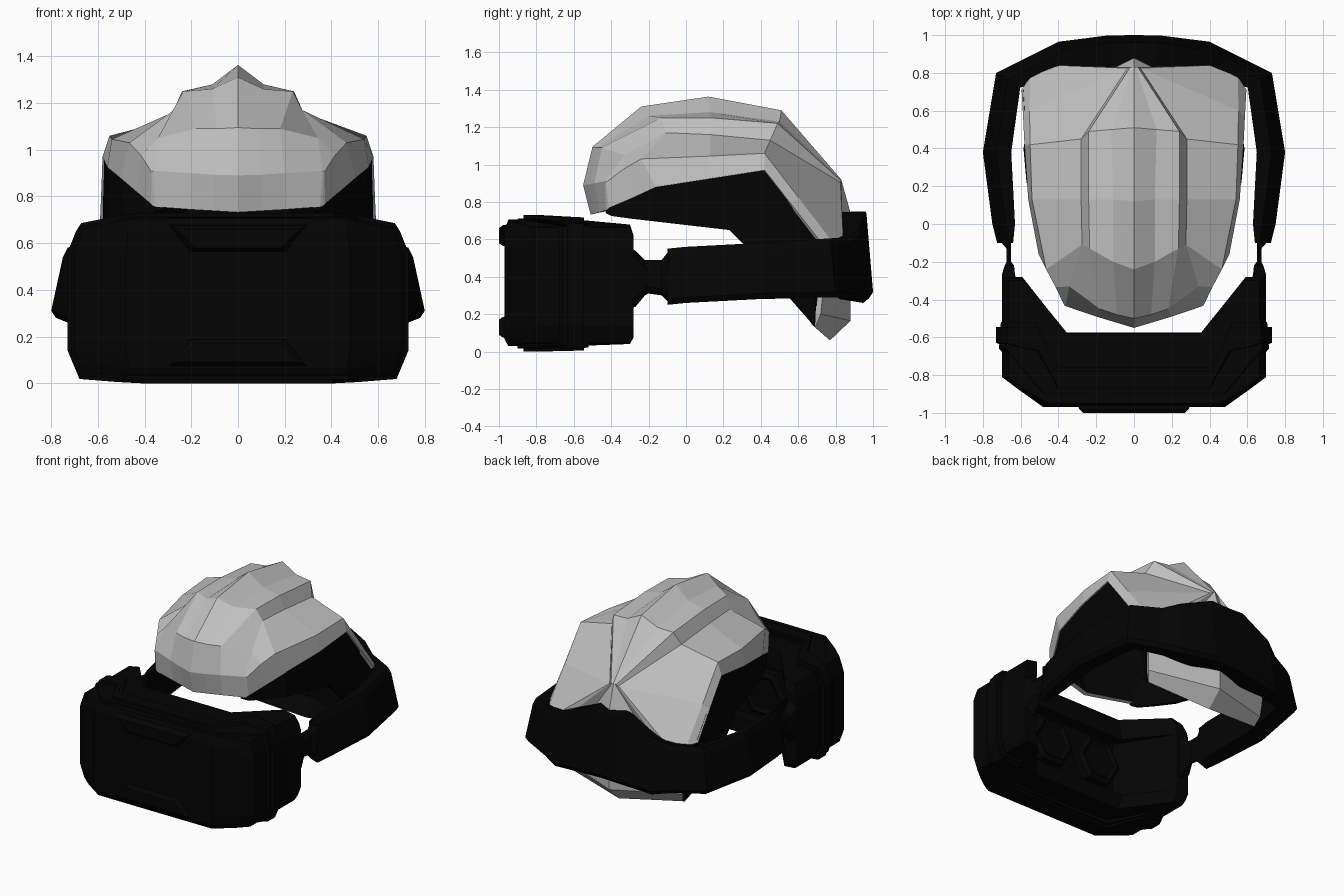
import bpy, bmesh, math
from mathutils import Vector

if "Cube" in bpy.data.objects:
    bpy.data.objects.remove(bpy.data.objects["Cube"])


def material(name, rgb):
    m = bpy.data.materials.new(name)
    m.use_nodes = True
    m.diffuse_color = (*rgb, 1)
    m.node_tree.nodes["Principled BSDF"].inputs["Base Color"].default_value = (*rgb, 1)
    return m


GREY = material("light grey", (0.53, 0.53, 0.53))
BLACK = material("matt black", (0.001, 0.001, 0.001))


def skin(name, rows, mats, closed=True):
    """Join rows of points with quads; closed rows become a capped solid."""
    bm = bmesh.new()
    vs = [[bm.verts.new(p) for p in row] for row in rows]
    n = len(vs[0])
    for a, b in zip(vs, vs[1:]):
        for j in range(n if closed else n - 1):
            k = (j + 1) % n
            bm.faces.new((a[j], a[k], b[k], b[j]))
    if closed:
        bm.faces.new(vs[0][::-1])
        bm.faces.new(vs[-1])
        bmesh.ops.recalc_face_normals(bm, faces=bm.faces)
    me = bpy.data.meshes.new(name)
    bm.to_mesh(me)
    bm.free()
    for m in mats:
        me.materials.append(m)
    ob = bpy.data.objects.new(name, me)
    bpy.context.collection.objects.link(ob)
    return ob


def both(half):
    """Mirror a row of points that starts on the centre line."""
    return [(-x, y, z) for x, y, z in half[:0:-1]] + list(half)


def thicken(ob, thickness, inner=0):
    mod = ob.modifiers.new("thickness", "SOLIDIFY")
    mod.thickness = thickness
    mod.offset = -1
    mod.material_offset = inner


# Faceted cap: rows run front to back, points from crest to lower rim
cap_rows = [
    [(0, -.51, .732), (.1, -.487, .738), (.2, -.463, .744), (.35, -.428, .755), (.36, -.424, .757), (.365, -.42, .76)],
    [(0, -.55, .89), (.1, -.52, .893), (.2, -.49, .9), (.362, -.435, .91), (.37, -.427, .905), (.373, -.413, .768)],
    [(0, -.5, 1.095), (.09, -.48, 1.09), (.18, -.45, 1.09), (.343, -.33, 1.05), (.415, -.335, .975), (.435, -.29, .82)],
    [(0, -.24, 1.31), (.11, -.2, 1.26), (.235, -.13, 1.25), (.275, -.11, 1.17), (.465, -.24, 1.03), (.505, -.16, .88)],
    [(0, .12, 1.363), (.11, .13, 1.28), (.24, .13, 1.25), (.28, .13, 1.16), (.54, .13, 1.045), (.56, .13, .925)],
    [(0, .51, 1.29), (.12, .5, 1.23), (.24, .49, 1.22), (.28, .45, 1.13), (.55, .42, 1.06), (.58, .42, .97)],
    [(0, .83, .92), (.01, .83, .917), (.02, .83, .913), (.035, .825, .905), (.553, .6, .825), (.587, .565, .785)],
    [(0, .88, .74), (.15, .81, .72), (.28, .835, .67), (.4, .84, .62), (.55, .78, .59), (.595, .71, .6)],
]
cap = skin("cap_shell", [both(r) for r in cap_rows], [GREY, BLACK], closed=False)
thicken(cap, .03, inner=1)

# Black liner hanging below the cap rim on each side
lower = [(.35, -.43, .74), (.37, -.4, .725), (.43, -.29, .71), (.495, -.16, .695),
         (.57, .23, .65), (.585, .4, .48), (.56, .55, .29), (.47, .69, .13)]
for side, s in (("left", 1), ("right", -1)):
    rows = []
    for row, low in zip(cap_rows, lower):
        top = Vector(row[5]) + Vector((-.008, 0, .015))
        low = Vector(low)
        inset = Vector((-.03, 0, 0))
        rows.append([(s * p.x, p.y, p.z) for p in (top, low, low + inset, top + inset)])
    skin(side + "_cap_liner", rows, [BLACK])

# Black wall behind the head and the grey nape pad under it, both bent at the centre
wall = skin("nape_liner", [both([(0, .84, z), (.48, .69, z)]) for z in (.72, .2)],
            [BLACK], closed=False)
thicken(wall, .03)
pad_rows = [
    [(0, .88, .34), (.49, .735, .34)],
    [(0, .88, .165), (.48, .72, .2)],
    [(0, .77, .06), (.455, .69, .13)],
]
pad = skin("nape_pad", [both(r) for r in pad_rows], [GREY, BLACK], closed=False)
thicken(pad, .03, inner=1)

# Head strap: outer lower edge position, depth, top chamfer, bottom and top.
# The deep rear plate rises at the centre and reaches in to meet the cap.
stations = [(0, 1, .2, .01, .29, .745), (.14, .998, .2, .01, .285, .75), (.4, .965, .18, .02, .26, .655),
            (.52, .905, .16, .03, .28, .61), (.73, .8, .15, .04, .29, .605), (.8, .38, .15, .04, .28, .58),
            (.75, 0, .12, .04, .26, .56), (.725, -.1, .085, .03, .25, .55)]


def strap_section(x, y, depth, chamfer, lo, hi):
    inward = Vector((-x, .35 - y, 0)).normalized() if y > .7 else Vector((-1, 0, 0))
    slant = .03 + chamfer / 2
    ring = []
    for d, z in ((0, lo + .03), (slant, hi - chamfer), (slant + chamfer / 2, hi),
                 (depth, hi - chamfer / 2), (depth - .01, lo + .02), (.02, lo)):
        p = Vector((x, y, z)) + inward * d
        ring.append((p.x, p.y, p.z))
    return ring


half = [strap_section(*s) for s in stations]
skin("head_strap", [[(-x, y, z) for x, y, z in r] for r in half[:0:-1]] + half, [BLACK])

# Hinge between the strap and the visor
hinge = [(-.32, .61, .7, .22, .56), (-.27, .63, .7, .24, .54), (-.22, .635, .685, .3, .49),
         (-.2, .65, .675, .31, .49), (-.13, .65, .675, .3, .49), (-.09, .65, .71, .26, .54)]
for side, s in (("left", 1), ("right", -1)):
    skin(side + "_hinge", [[(s * a, y, lo), (s * b, y, lo + .04), (s * b, y, hi - .04), (s * a, y, hi)]
                           for y, a, b, lo, hi in hinge], [BLACK])


# Visor: plan outlines stacked upward; top and bottom curve in at the sides
def plan(points, z, sx=1.0):
    pts = []
    for x, y in points:
        bend = max(0, x * sx - .45)
        droop = -.2 * bend if z > .6 else .08 * bend if z < .1 else 0
        pts.append((x * sx, y, z + droop))
    return pts + [(-x, y, z) for x, y, z in reversed(pts)]


def body_plan(z, sx, back, grow=0):
    return plan([(.37, back), (.61, -.28 - grow), (.7, -.28 - grow), (.7, -.81), (.62, -.87),
                 (.48, -.97 + grow), (.2, -.97 + grow)], z, sx)


# Visor body with a recessed eye area at the back
body = [(.03, .95, -.58, .02), (.065, .97, -.575, 0), (.14, 1, -.575, 0), (.14, 1, -.66, 0),
        (.56, 1, -.66, 0), (.56, 1, -.575, 0), (.65, .98, -.575, 0), (.705, .95, -.58, .02)]
skin("visor_body", [body_plan(*b) for b in body], [BLACK])

# Raised chevron band wrapping the visor, and a slimmer step inside it
band = [(.45, -.78), (.56, -.545), (.73, -.545), (.73, -.63), (.66, -.65), (.55, -.67), (.43, -.87)]
skin("visor_band", [plan(band, z, sx) for z, sx in
                    ((0.0, .93), (.14, 1), (.56, 1), (.7, .95), (.73, .92))], [BLACK])
step = [(.42, -.76), (.55, -.52), (.705, -.52), (.715, -.66), (.5, -.9)]
skin("visor_step", [plan(step, z, sx) for z, sx in
                    ((.015, .95), (.14, 1), (.56, 1), (.715, .95))], [BLACK])

# Trapezoid ledges on the front, upper and lower
for name, base, d in (("upper_front_ledge", .68, -1), ("lower_front_ledge", .07, 1)):
    skin(name, [[(-w, y, base + d * a), (w, y, base + d * a), (w - .09, y, base + d * b), (-w + .09, y, base + d * b)]
                for y, w, a, b in ((-.95, .3, 0, .12), (-.98, .29, .005, .115), (-1, .27, .02, .1))], [BLACK])

# Six-sided eyepieces inside the recess
for side, s in (("left", 1), ("right", -1)):
    rings = []
    for y, r in ((-.68, .18), (-.6, .18), (-.58, .15), (-.6, .12)):
        rings.append([(s * .2 + r * math.cos(math.tau * i / 6), y, .35 + r * math.sin(math.tau * i / 6))
                      for i in range(6)])
    skin(side + "_eyepiece", rings, [BLACK])
